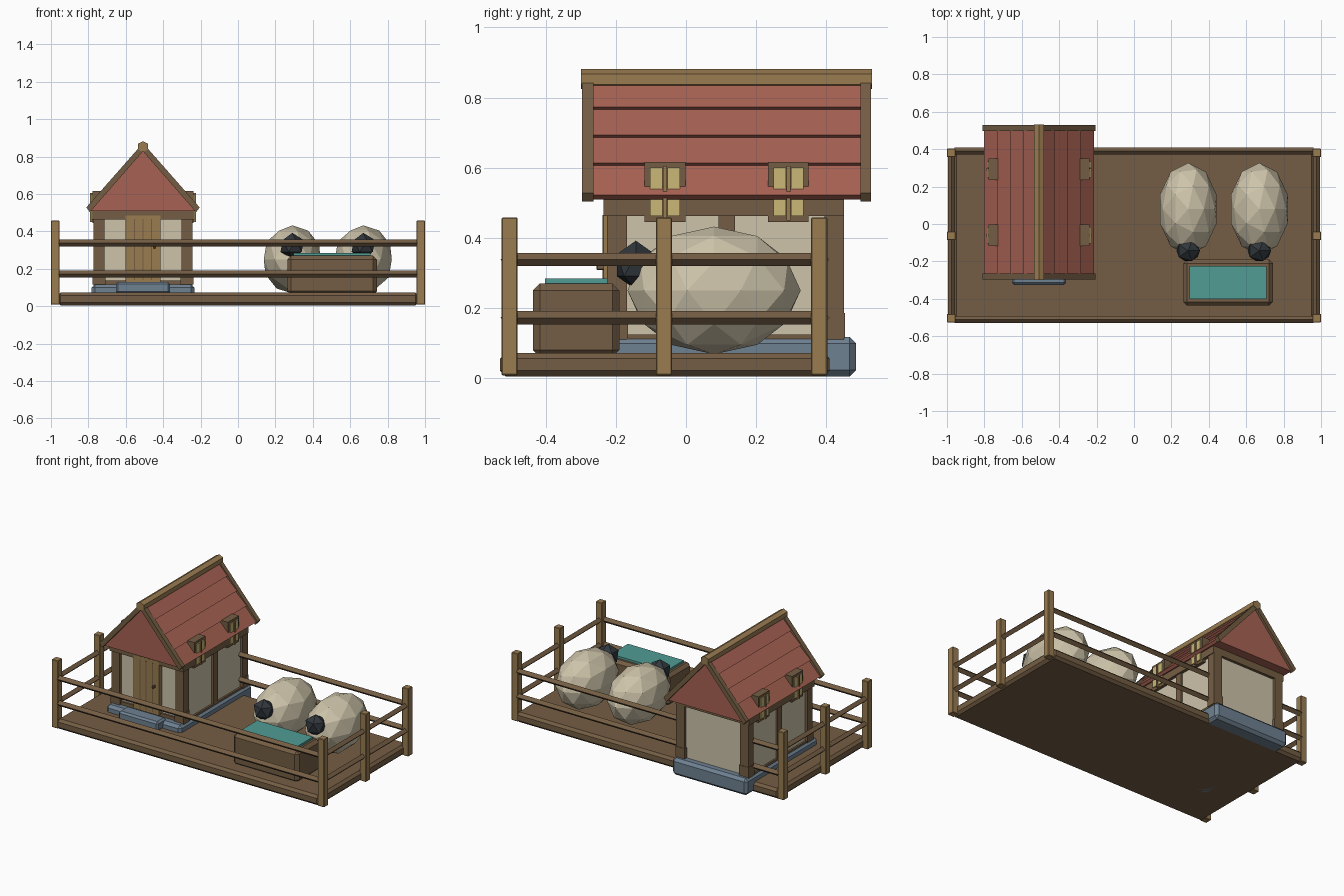
import bpy, bmesh, math
from mathutils import Vector, Matrix

if "Cube" in bpy.data.objects:
    bpy.data.objects.remove(bpy.data.objects["Cube"])


def material(name, r, g, b):
    m = bpy.data.materials.new(name)
    m.diffuse_color = [(c / 255) ** 2.2 for c in (r, g, b)] + [1]
    m.use_nodes = True
    m.node_tree.nodes["Principled BSDF"].inputs["Base Color"].default_value = m.diffuse_color
    return m


BROWN = material("brown wood", 116, 94, 70)
TAN = material("tan wood", 152, 123, 82)
RED = material("red roof", 166, 98, 84)
CREAM = material("cream wool and plaster", 204, 194, 168)
STONE = material("blue grey stone", 110, 128, 144)
WATER = material("teal water", 82, 155, 148)
GLASS = material("yellow glass", 200, 182, 118)
DARK = material("charcoal", 52, 58, 63)


def finish(name, bm, mat):
    bmesh.ops.recalc_face_normals(bm, faces=bm.faces)
    me = bpy.data.meshes.new(name)
    bm.to_mesh(me)
    bm.free()
    me.materials.append(mat)
    ob = bpy.data.objects.new(name, me)
    bpy.context.collection.objects.link(ob)
    return ob


def box(name, mat, x, y, z, bevel=0):
    """Box from (min, max) pairs."""
    bm = bmesh.new()
    bmesh.ops.create_cube(bm, size=1)
    for v in bm.verts:
        v.co = [(a + b) / 2 + c * (b - a) for (a, b), c in zip((x, y, z), v.co)]
    if bevel:
        bmesh.ops.bevel(bm, geom=bm.edges[:], offset=bevel, segments=1, affect='EDGES')
    return finish(name, bm, mat)


def prism(name, mat, profile, y0, y1):
    """Extrude an xz outline along y."""
    bm = bmesh.new()
    f = bm.faces.new([bm.verts.new((x, y0, z)) for x, z in profile])
    ext = bmesh.ops.extrude_face_region(bm, geom=[f])["geom"]
    bmesh.ops.translate(bm, vec=(0, y1 - y0, 0),
                        verts=[g for g in ext if isinstance(g, bmesh.types.BMVert)])
    return finish(name, bm, mat)


def rail(name, a, b, r=0.019):
    """Four-sided rail with an edge on top."""
    a, b = Vector(a), Vector(b)
    bm = bmesh.new()
    bmesh.ops.create_cube(bm, size=1)
    turn = Matrix.Rotation(math.pi / 4, 4, 'X')
    s = r * math.sqrt(2)
    rot = Matrix.Rotation(math.atan2(b.y - a.y, b.x - a.x), 4, 'Z')
    bm.transform(Matrix.Translation((a + b) / 2) @ rot @ turn
                 @ Matrix.Diagonal(((b - a).length, s, s, 1)))
    return finish(name, bm, BROWN)


def ball(name, mat, centre, radii, sub):
    bm = bmesh.new()
    bmesh.ops.create_icosphere(bm, subdivisions=sub, radius=1)
    bm.transform(Matrix.Translation(centre) @ Matrix.Diagonal((*radii, 1)))
    return finish(name, bm, mat)


# Ground platform
box("platform", BROWN, (-.965, .965), (-.53, .41), (.005, .072), .016)

# Fence
for x in (-.977, .977):
    for y in (-.503, -.063, .38):
        box("fence_post", TAN, (x - .023, x + .023), (y - .023, y + .023), (.008, .458), .003)
for z in (.172, .338):
    for y in (-.51, .39):
        rail("long_rail", (-.96, y, z), (.96, y, z))
    for x in (-.975, .975):
        rail("side_rail", (x, -.5, z), (x, .385, z))

# House base and walls
CX = -.508
box("foundation", STONE, (CX - .275, CX + .275), (-.27, .485), (.005, .117), .018)
box("door_step", STONE, (CX - .145, CX + .145), (-.325, -.23), (.066, .13), .012)
box("house_walls", CREAM, (CX - .25, CX + .25), (-.205, .432), (.1, .52))
for s in (-1, 1):
    def span(a, b):
        return tuple(sorted((CX + s * a, CX + s * b)))
    # Timber frame
    for y0, y1 in ((-.225, -.168), (.395, .45)):
        box("corner_post", BROWN, span(.205, .265), (y0, y1), (.11, .5))
        box("post_foot", BROWN, span(.2, .269), (y0 - .003, y1 + .003), (.115, .185))
    box("middle_post", BROWN, span(.24, .262), (.093, .14), (.11, .5))
    box("side_top_beam", BROWN, span(.23, .27), (-.232, .45), (.463, .52))
    box("side_sill", BROWN, span(.24, .262), (-.22, .45), (.11, .125))
    # Windows breaking through the eaves
    for y in (-.06, .292):
        box("window_frame", BROWN, span(.2, .27), (y - .058, y + .058), (.445, .616))
        box("window_mullion", TAN, span(.26, .283), (y - .006, y + .006), (.45, .605))
        for dy in (-.025, .025):
            for z0, z1 in ((.463, .522), (.54, .6)):
                box("window_pane", GLASS, span(.265, .277),
                    (y + dy - .018, y + dy + .018), (z0, z1))
    # Bargeboards
    for y0, y1 in ((-.296, -.264), (.498, .528)):
        prism("bargeboard", BROWN, [(CX, .872), (CX + s * .303, .528),
                                    (CX + s * .284, .503), (CX, .828)], y0, y1)
box("front_top_beam", BROWN, (CX - .27, CX + .27), (-.235, -.19), (.463, .52))
box("back_top_beam", BROWN, (CX - .27, CX + .27), (.41, .45), (.463, .52))
box("front_sill", BROWN, (CX - .25, CX + .25), (-.218, -.19), (.11, .138))

# Door
box("door", TAN, (CX - .093, CX + .093), (-.236, -.2), (.128, .485))
for dx in (-.046, 0, .046):
    box("door_groove", BROWN, (CX + dx - .003, CX + dx + .003), (-.238, -.23), (.14, .465))
box("door_handle", BROWN, (CX + .055, CX + .068), (-.256, -.23), (.308, .324), .003)

# Roof with stepped courses
half = []
for z in (.77, .69, .61):
    x = (.856 - z) / 1.13
    half += [(x + .006, z + .003), (x - .005, z - .004)]
half += [(.293, .522), (.278, .51)]
outline = [(CX, .856)] + [(CX + x, z) for x, z in half] + \
          [(CX - x, z) for x, z in reversed(half)]
prism("roof", RED, outline, -.276, .512)
ridge = [(CX + .027, .838), (CX + .027, .868), (CX, .882),
         (CX - .027, .868), (CX - .027, .838), (CX, .825)]
prism("ridge_beam", TAN, ridge, -.3, .531)

# Sheep
for x in (.29, .67):
    ball("sheep_body", CREAM, (x, .08, .25), (.16, .247, .182), 2)
    ball("sheep_head", DARK, (x, -.143, .322), (.07, .064, .07), 1)

# Water trough
box("trough", BROWN, (.264, .742), (-.437, -.19), (.06, .27), .02)
box("trough_water", WATER, (.298, .708), (-.402, -.224), (.255, .284))
